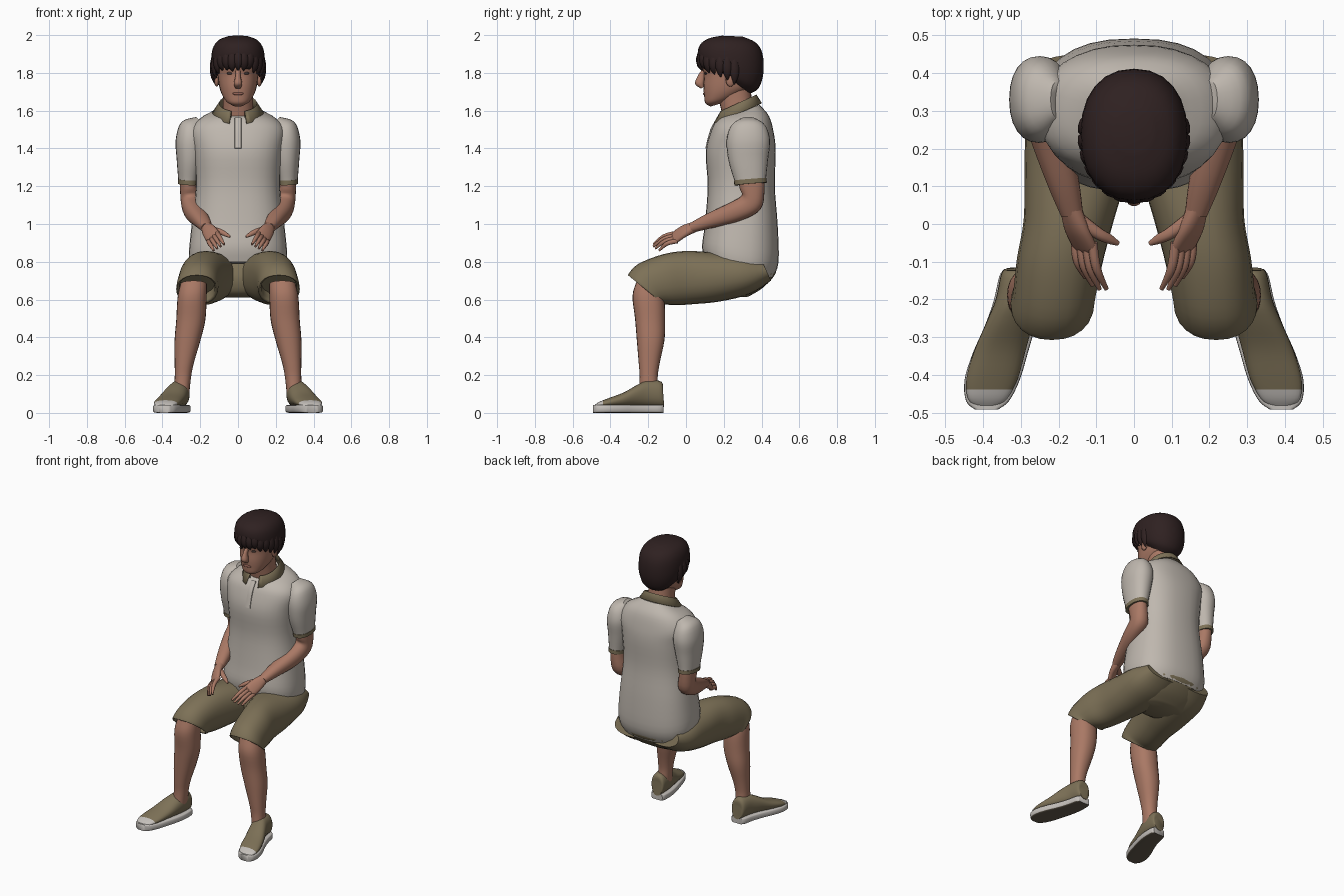
import bpy
import bmesh
import math
import random
from mathutils import Vector

random.seed(4)
if "Cube" in bpy.data.objects:
    bpy.data.objects.remove(bpy.data.objects["Cube"], do_unlink=True)


def material(name, red, green, blue):
    mat = bpy.data.materials.new(name)
    mat.use_nodes = True
    colour = (red, green, blue, 1)
    mat.diffuse_color = colour
    shader = mat.node_tree.nodes["Principled BSDF"]
    shader.inputs["Base Color"].default_value = colour
    shader.inputs["Roughness"].default_value = 0.8
    return mat


skin = material("skin", .40, .19, .13)
lip_skin = material("lip skin", .29, .12, .09)
hair_brown = material("dark brown hair", .028, .015, .015)
shirt_cloth = material("pale grey shirt", .52, .475, .425)
khaki = material("khaki cloth", .205, .165, .095)
rubber = material("off white rubber", .55, .52, .49)
tread = material("dark tread", .13, .105, .075)
eye_dark = material("dark eye", .06, .04, .035)
parts = []


def finish(name, bm, *mats):
    bmesh.ops.recalc_face_normals(bm, faces=bm.faces)
    mesh = bpy.data.meshes.new(name)
    bm.to_mesh(mesh)
    bm.free()
    for mat in mats:
        mesh.materials.append(mat)
    obj = bpy.data.objects.new(name, mesh)
    bpy.context.scene.collection.objects.link(obj)
    parts.append(obj)
    return obj


def spline(a, b, c, d, t):
    return (b * 2 + (c - a) * t + (a * 2 - b * 5 + c * 4 - d) * t ** 2
            + (b * 3 - a - c * 3 + d) * t ** 3) / 2


def loft(name, rings, mat, side=1, power=.9, steps=4, segs=24, extra=None, rule=None):
    """Skin a smooth surface through rings of (centre, half width, half depth) vectors."""
    last = len(rings) - 1
    dense = []
    for i in range(last):
        near = [rings[max(0, min(last, i + k))] for k in (-1, 0, 1, 2)]
        for s in range(steps):
            dense.append([spline(*vectors, s / steps) for vectors in zip(*near)])
    dense.append(rings[-1])
    bm = bmesh.new()
    loops = []
    for centre, u, v in dense:
        loop = []
        for k in range(segs):
            c, s = math.cos(math.tau * k / segs), math.sin(math.tau * k / segs)
            p = (centre + u * math.copysign(abs(c) ** power, c)
                 + v * math.copysign(abs(s) ** power, s))
            loop.append(bm.verts.new((p.x * side, p.y, p.z)))
        loops.append(loop)
    for low, high in zip(loops, loops[1:]):
        for k in range(segs):
            n = (k + 1) % segs
            bm.faces.new((low[k], low[n], high[n], high[k]))
    bm.faces.new(loops[0])
    bm.faces.new(loops[-1])
    bmesh.ops.recalc_face_normals(bm, faces=bm.faces)
    if rule:
        for face in bm.faces:
            face.material_index = int(rule(face))
    return finish(name, bm, mat, *([extra] if extra else []))


def slabs(*rows):
    """Rings spanning two points of a side profile: x, y1, z1, y2, z2, half width."""
    return [(Vector((x, (y1 + y2) / 2, (z1 + z2) / 2)), Vector((w, 0, 0)),
             Vector((0, (y2 - y1) / 2, (z2 - z1) / 2))) for x, y1, z1, y2, z2, w in rows]


def tube(*rows, across=(1, 0, 0)):
    """Rings square to a path: x, y, z, half width, half depth."""
    points = [Vector(r[:3]) for r in rows]
    rings = []
    for i, p in enumerate(points):
        along = (points[min(i + 1, len(points) - 1)] - points[max(i - 1, 0)]).normalized()
        u = Vector(across)
        u = (u - along * u.dot(along)).normalized()
        rings.append((p, u * rows[i][3], along.cross(u) * rows[i][4]))
    return rings


def blob(name, place, size, mat):
    bm = bmesh.new()
    bmesh.ops.create_uvsphere(bm, u_segments=16, v_segments=10, radius=1)
    bmesh.ops.scale(bm, vec=size, verts=bm.verts)
    bmesh.ops.translate(bm, vec=place, verts=bm.verts)
    return finish(name, bm, mat)


# Shirt body and front placket
loft("shirt_body", slabs(
    (0, .10, .80, .46, .715, .25), (0, .085, .88, .49, .80, .26),
    (0, .10, 1, .485, 1, .245), (0, .115, 1.2, .47, 1.2, .222),
    (0, .105, 1.38, .475, 1.38, .235), (0, .135, 1.5, .465, 1.48, .25),
    (0, .165, 1.55, .44, 1.57, .2), (0, .19, 1.57, .39, 1.63, .11)),
    shirt_cloth, power=.82, segs=32)
loft("placket", tube((0, .172, 1.56, .018, .006), (0, .135, 1.5, .018, .006),
                     (0, .107, 1.4, .018, .005)), shirt_cloth, power=.5, segs=12)

# Folded collar, open at the front
bm = bmesh.new()
rows = []
for k in range(29):
    turn = math.radians(-70 + 320 * k / 28)
    c, s = math.cos(turn), math.sin(turn)
    front = (1 - s) / 2
    rows.append([bm.verts.new(p) for p in (
        (.095 * c, .275 + .095 * s, 1.63 - .09 * front),
        (.1 * c, .275 + .098 * s, 1.685 - .09 * front),
        (.136 * c, .27 + .132 * s, 1.64 - .11 * front))])
for a, b in zip(rows, rows[1:]):
    for j in (0, 1):
        bm.faces.new((a[j], b[j], b[j + 1], a[j + 1]))
collar = finish("collar", bm, khaki)
collar.modifiers.new("thickness", "SOLIDIFY").thickness = .008

# Seat of the shorts
loft("shorts_seat", slabs(
    (0, .22, .61, .33, .615, .13), (0, .13, .63, .41, .665, .21),
    (0, .1, .71, .475, .74, .25), (0, .12, .79, .46, .79, .24)), khaki)

# Neck and head
loft("neck", tube((0, .28, 1.55, .085, .08), (0, .265, 1.64, .08, .085),
                  (0, .25, 1.73, .08, .09)), skin)
loft("head", slabs(
    (0, .13, 1.622, .19, 1.64, .03), (0, .102, 1.64, .24, 1.66, .062),
    (0, .096, 1.68, .3, 1.69, .085), (0, .092, 1.73, .36, 1.73, .1),
    (0, .095, 1.79, .38, 1.79, .108), (0, .086, 1.83, .385, 1.83, .11),
    (0, .095, 1.88, .385, 1.88, .11), (0, .14, 1.95, .35, 1.95, .085),
    (0, .2, 1.97, .28, 1.97, .04)), skin)
loft("nose", tube((0, .095, 1.815, .012, .01), (0, .082, 1.78, .014, .02),
                  (0, .072, 1.745, .022, .025), (0, .088, 1.722, .016, .01)), skin, segs=14)
blob("lips", (0, .097, 1.69), (.03, .007, .008), lip_skin)

# Hair cap with a ragged fringe
loft("hair_cap", slabs(
    (0, .11, 1.86, .34, 1.69, .105), (0, .078, 1.865, .385, 1.72, .13),
    (0, .062, 1.90, .41, 1.8, .142), (0, .075, 1.95, .405, 1.9, .135),
    (0, .12, 1.982, .37, 1.96, .105), (0, .19, 1.997, .3, 1.992, .05)), hair_brown)
for i in range(15):
    turn = math.radians(-98 + 14 * i)
    c, s = math.cos(turn), math.sin(turn)
    drop = .065 * (1 - c) + random.uniform(0, .022)
    lock = [(reach * .138 * s, .235 - reach * .17 * c, 1.925 - fall - drop * share, wide, thin)
            for reach, fall, share, wide, thin in (
                (.93, 0, .5, .014, .01), (1, .035, .8, .024, .012),
                (.97, .07, 1, .018, .01), (.88, .09, 1.2, .003, .003))]
    loft(f"hair_lock_{i + 1}", tube(*lock, across=(c, s, 0)), hair_brown, segs=8, steps=2)

for label, side in (("left", 1), ("right", -1)):
    # Face details
    blob(f"{label}_eye", (side * .042, .105, 1.798), (.019, .008, .007), eye_dark)
    blob(f"{label}_brow", (side * .043, .1, 1.826), (.027, .008, .005), hair_brown)
    blob(f"{label}_ear", (side * .113, .235, 1.765), (.013, .025, .038), skin)

    # Sleeve with a contrasting band
    loft(f"{label}_sleeve", tube(
        (.2, .33, 1.545, .03, .05), (.236, .33, 1.51, .07, .095),
        (.25, .33, 1.44, .08, .115), (.255, .33, 1.34, .07, .105),
        (.262, .34, 1.24, .055, .085), (.263, .342, 1.215, .052, .083)), shirt_cloth, side)
    loft(f"{label}_sleeve_band", tube(
        (.262, .34, 1.237, .057, .087), (.263, .342, 1.212, .055, .086)), khaki, side)

    # Bent arm
    loft(f"{label}_arm", tube(
        (.262, .342, 1.28, .046, .07), (.26, .35, 1.19, .047, .066),
        (.25, .345, 1.115, .052, .062), (.232, .26, 1.065, .052, .055),
        (.19, .12, 1.015, .043, .04), (.165, .03, .98, .03, .026)), skin, side)

    # Hand with fingers and thumb
    spread = Vector((.05, .01, -.045))
    loft(f"{label}_palm", tube(
        (.168, .045, .985, .029, .026), (.153, -.01, .962, .04, .021),
        (.133, -.055, .932, .042, .017), (.125, -.075, .922, .034, .01),
        across=spread), skin, side, segs=16)
    for i, finger in enumerate(("index", "middle", "ring", "little")):
        t = i / 3
        base = Vector((.11, -.05, .952)).lerp(Vector((.155, -.045, .91)), t)
        tip = Vector((.073, -.172, .892)).lerp(Vector((.128, -.142, .86)), t)
        tip.y -= .012 * math.sin(math.pi * t)
        mid = (base + tip) / 2 + Vector((.008, -.006, .012))
        loft(f"{label}_{finger}_finger", tube(
            (*base, .013, .013), (*mid, .012, .012), (*tip, .006, .006)), skin, side, segs=10)
    loft(f"{label}_thumb", tube(
        (.145, .01, .975, .02, .016), (.095, -.025, .96, .016, .015),
        (.065, -.04, .945, .013, .012), (.042, -.052, .932, .006, .006),
        across=(0, 1, 0)), skin, side, segs=10)

    # Shorts leg, turned in at the opening
    loft(f"{label}_shorts_leg", slabs(
        (.12, .4, .81, .45, .7, .12), (.135, .28, .84, .34, .63, .148),
        (.15, .14, .85, .18, .59, .14), (.172, 0, .857, .03, .575, .12),
        (.195, -.12, .84, -.06, .57, .115), (.21, -.25, .79, -.11, .575, .11),
        (.217, -.305, .735, -.12, .575, .11), (.217, -.29, .73, -.125, .59, .095),
        (.212, -.23, .76, -.08, .63, .09)), khaki, side)

    # Lower leg
    loft(f"{label}_lower_leg", slabs(
        (.235, -.26, .7, -.14, .66, .07), (.243, -.283, .62, -.115, .6, .077),
        (.25, -.27, .5, -.11, .48, .077), (.268, -.26, .38, -.115, .38, .068),
        (.285, -.25, .26, -.14, .26, .05), (.292, -.245, .19, -.15, .18, .043),
        (.298, -.25, .1, -.14, .1, .04)), skin, side)

    # Canvas shoe with a pale toe cap and a rubber sole
    shoe = [(.303, -.122, .12, -.115, .03, .035), (.305, -.13, .165, -.135, .03, .047),
            (.312, -.2, .172, -.2, .03, .055), (.33, -.255, .15, -.27, .03, .062),
            (.355, -.33, .108, -.34, .03, .068), (.376, -.41, .078, -.41, .03, .068),
            (.388, -.46, .058, -.465, .03, .052), (.391, -.485, .04, -.488, .025, .025)]
    loft(f"{label}_shoe", slabs(*shoe), khaki, side, extra=rubber,
         rule=lambda face: face.calc_center_median().y < -.437)
    sole = [(x, y2 - .004, .043, y2 - .004, 0, w + .005) for x, y1, z1, y2, z2, w in shoe]
    loft(f"{label}_sole", slabs(*sole), rubber, side, power=.35, extra=tread,
         rule=lambda face: face.normal.z < -.8)

# Smooth shading that keeps sharp edges
bpy.ops.object.select_all(action="DESELECT")
for part in parts:
    part.select_set(True)
bpy.context.view_layer.objects.active = parts[0]
bpy.ops.object.shade_smooth_by_angle(angle=math.radians(50))
